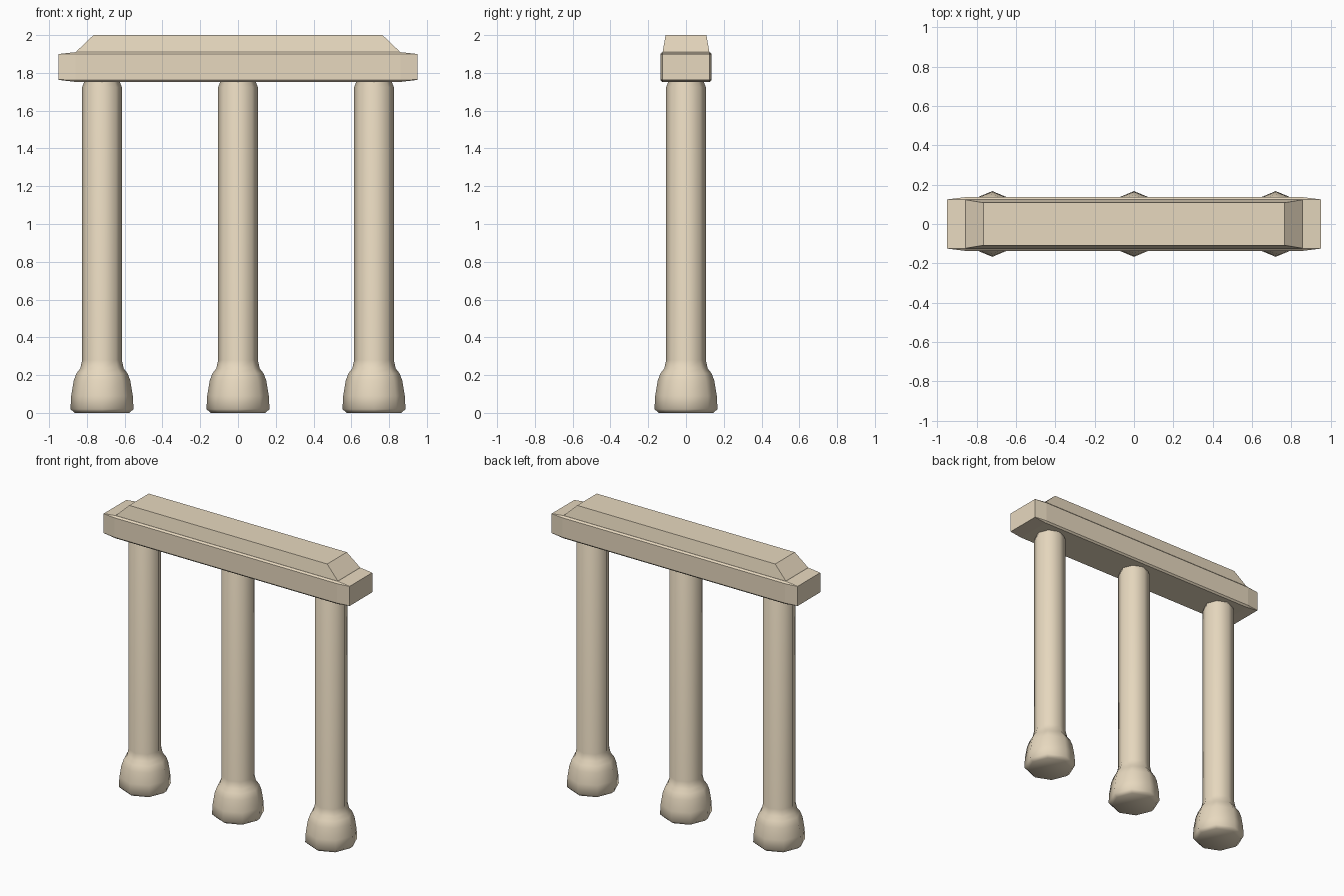
import bpy, bmesh, math

if "Cube" in bpy.data.objects:
    bpy.data.objects.remove(bpy.data.objects["Cube"])


def loft(name, sections, smooth=False):
    """Skin equal-sized point rings and cap both ends."""
    bm = bmesh.new()
    rings = [[bm.verts.new(p) for p in s] for s in sections]
    n = len(rings[0])
    for a, b in zip(rings, rings[1:]):
        for i in range(n):
            j = (i + 1) % n
            bm.faces.new((a[i], a[j], b[j], b[i]))
    bm.faces.new(rings[0])
    bm.faces.new(rings[-1])
    bmesh.ops.recalc_face_normals(bm, faces=bm.faces)
    mesh = bpy.data.meshes.new(name)
    bm.to_mesh(mesh)
    bm.free()
    obj = bpy.data.objects.new(name, mesh)
    bpy.context.collection.objects.link(obj)
    mat = bpy.data.materials.get("sandstone") or bpy.data.materials.new("sandstone")
    mat.diffuse_color = (0.80, 0.69, 0.52, 1)
    mat.use_nodes = True
    mat.node_tree.nodes["Principled BSDF"].inputs["Base Color"].default_value = mat.diffuse_color
    mesh.materials.append(mat)
    if smooth:
        bpy.ops.object.select_all(action='DESELECT')
        bpy.context.view_layer.objects.active = obj
        obj.select_set(True)
        bpy.ops.object.shade_smooth_by_angle(angle=math.radians(50))
    return obj


def octagon(x, r, z):
    return [(x + r * math.cos(k * math.pi / 4), r * math.sin(k * math.pi / 4), z)
            for k in range(8)]


def chamfered(x, y, z0, z1, c):
    """Cross-section of the beam at x, with corners cut by c."""
    return [(x, -y, z0 + c), (x, -y + c, z0), (x, y - c, z0), (x, y, z0 + c),
            (x, y, z1 - c), (x, y - c, z1), (x, -y + c, z1), (x, -y, z1 - c)]


def rectangle(x, y, z):
    return [(-x, -y, z), (x, -y, z), (x, y, z), (-x, y, z)]


# Three eight-sided columns with flared feet
profile = [(0.145, 0.0), (0.167, 0.02), (0.163, 0.09), (0.15, 0.17),
           (0.135, 0.21), (0.115, 0.235), (0.105, 0.28),
           (0.105, 1.725), (0.095, 1.75), (0.095, 1.76)]
for name, x in (("left", -0.72), ("middle", 0), ("right", 0.72)):
    loft(name + "_column", [octagon(x, r, z) for r, z in profile], True)

# Beam with chamfered edges and slightly tapered ends
end = (0.125, 1.763, 1.90, 0.001)
mid = (0.136, 1.752, 1.91, 0.011)
loft("lintel_beam", [chamfered(-0.95, *end), chamfered(-0.86, *mid),
                     chamfered(0.86, *mid), chamfered(0.95, *end)])

# Sloped cap on top of the beam
loft("lintel_cap", [rectangle(0.86, 0.124, 1.905), rectangle(0.855, 0.123, 1.914),
                    rectangle(0.765, 0.108, 2.0)])
